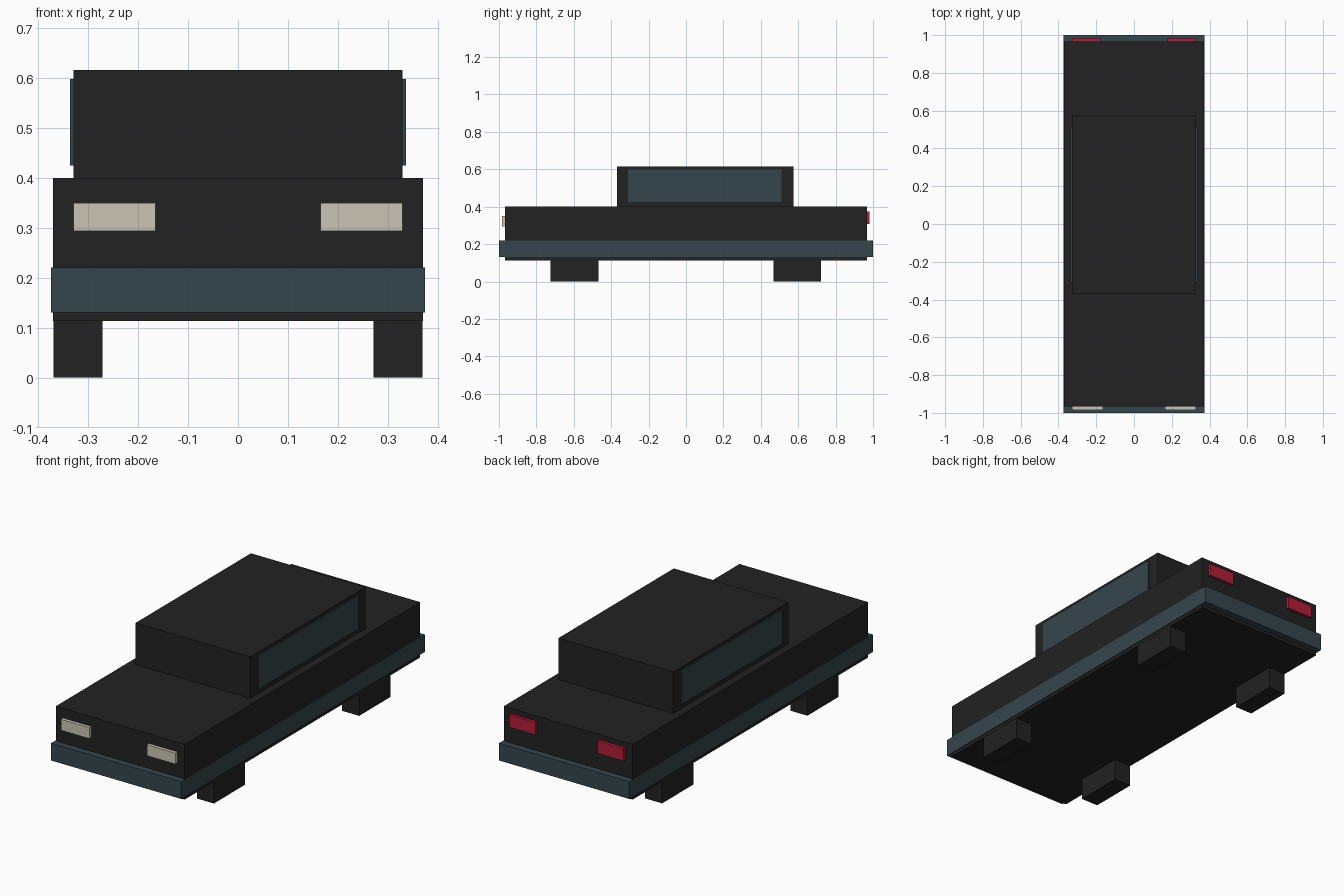
import bpy
import bmesh
from mathutils import Vector

cube = bpy.data.objects.get("Cube")
if cube:
    bpy.data.objects.remove(cube, do_unlink=True)


def material(name, rgb):
    mat = bpy.data.materials.new(name)
    mat.use_nodes = True
    colour = (*rgb, 1.0)
    mat.diffuse_color = colour
    mat.node_tree.nodes["Principled BSDF"].inputs["Base Color"].default_value = colour
    return mat


charcoal = material("charcoal", (0.016, 0.016, 0.016))
slate = material("slate blue", (0.036, 0.062, 0.073))
cream = material("cream", (0.59, 0.56, 0.46))
red = material("red", (0.45, 0.013, 0.042))


def box(name, mat, x, y, z, mirrored=False):
    """Box spanning the given ranges, optionally mirrored across x = 0."""
    low, high = map(Vector, zip(x, y, z))
    bm = bmesh.new()
    bmesh.ops.create_cube(bm, size=1)
    bmesh.ops.scale(bm, vec=high - low, verts=bm.verts)
    bmesh.ops.translate(bm, vec=(low + high) / 2, verts=bm.verts)
    mesh = bpy.data.meshes.new(name)
    bm.to_mesh(mesh)
    bm.free()
    mesh.materials.append(mat)
    obj = bpy.data.objects.new(name, mesh)
    bpy.context.collection.objects.link(obj)
    if mirrored:
        obj.modifiers.new("Mirror", 'MIRROR').use_mirror_merge = False
    return obj


# Main shell, cabin and the bumper band wrapped around the shell
box("body", charcoal, (-0.37, 0.37), (-0.967, 0.967), (0.113, 0.4))
box("cabin", charcoal, (-0.329, 0.329), (-0.37, 0.576), (0.4, 0.616))
box("bumper_band", slate, (-0.374, 0.374), (-1, 1), (0.13, 0.22))

# Side windows
box("side_windows", slate, (0.328, 0.336), (-0.31, 0.51), (0.425, 0.598), True)

# Lamps
box("headlights", cream, (0.165, 0.329), (-0.984, -0.96), (0.293, 0.35), True)
box("taillights", red, (0.178, 0.329), (0.96, 0.982), (0.308, 0.373), True)

# Block wheels
for name, y in (("front_wheels", -0.597), ("rear_wheels", 0.595)):
    box(name, charcoal, (0.271, 0.369), (y - 0.128, y + 0.128), (0, 0.12), True)
